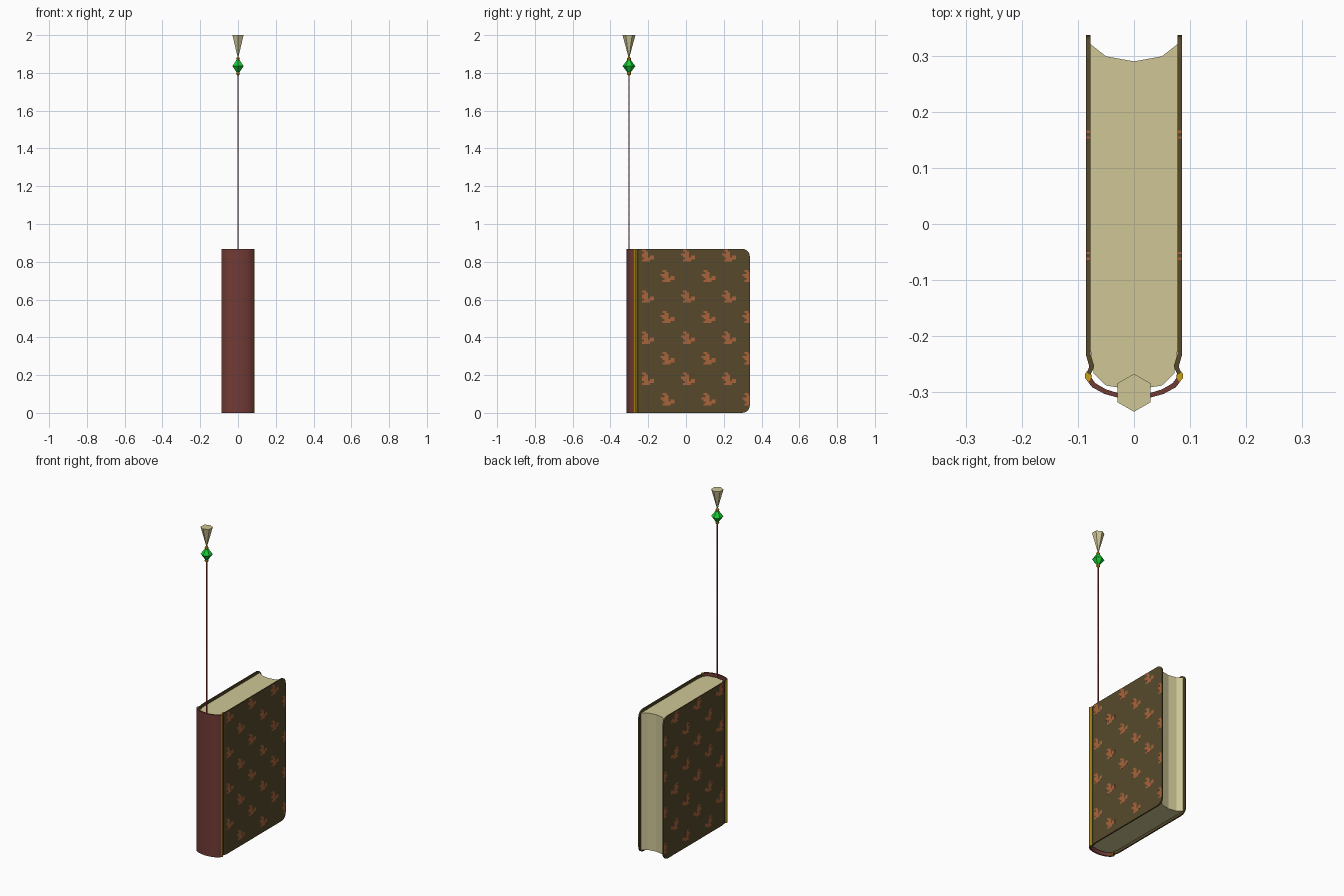
import bpy, bmesh, math
from mathutils import Matrix

cube = bpy.data.objects.get("Cube")
if cube:
    bpy.data.objects.remove(cube, do_unlink=True)


def material(name, r, g, b):
    m = bpy.data.materials.new(name)
    m.use_nodes = True
    m.diffuse_color = (r, g, b, 1)
    m.node_tree.nodes["Principled BSDF"].inputs["Base Color"].default_value = (r, g, b, 1)
    return m


BROWN = material("brown cloth", .096, .068, .024)
ORANGE = material("orange print", .40, .125, .045)
RED = material("red leather", .165, .043, .036)
PAPER = material("paper", .62, .565, .305)
GOLD = material("gold", .58, .35, .008)
GREEN = material("green gem", .008, .62, .035)
DARK = material("dark cord", .075, .013, .014)
CORD = material("red cord", .36, .050, .045)

HEIGHT = .868
TASSEL_Y = -.302


def finish(name, bm, mats, mirror=False, smooth=False):
    bmesh.ops.recalc_face_normals(bm, faces=bm.faces)
    mesh = bpy.data.meshes.new(name)
    bm.to_mesh(mesh)
    bm.free()
    ob = bpy.data.objects.new(name, mesh)
    bpy.context.collection.objects.link(ob)
    for m in mats:
        mesh.materials.append(m)
    if mirror:
        ob.modifiers.new("mirror", 'MIRROR')
    if smooth:
        bpy.ops.object.select_all(action='DESELECT')
        ob.select_set(True)
        bpy.context.view_layer.objects.active = ob
        bpy.ops.object.shade_smooth_by_angle(angle=math.radians(40))
    return ob


def prism(points, z0, z1):
    bm = bmesh.new()
    base = bm.faces.new([bm.verts.new((x, y, z0)) for x, y in points])
    top = bmesh.ops.extrude_face_region(bm, geom=[base])["geom"]
    verts = [v for v in top if isinstance(v, bmesh.types.BMVert)]
    bmesh.ops.translate(bm, verts=verts, vec=(0, 0, z1 - z0))
    return bm


def box(bm, lo, hi):
    mid = [(a + b) / 2 for a, b in zip(lo, hi)]
    size = [b - a for a, b in zip(lo, hi)]
    bmesh.ops.create_cube(bm, size=1, matrix=Matrix.Translation(mid) @ Matrix.Diagonal((*size, 1)))


def lathe(profile, sides):
    # rings of (radius, height) around the bookmark axis, first corner towards the front
    bm = bmesh.new()
    rings = []
    for r, z in profile:
        angles = [math.tau * i / sides - math.pi / 2 for i in range(sides)]
        rings.append([bm.verts.new((r * math.cos(a), TASSEL_Y + r * math.sin(a), z)) for a in angles])
    for a, b in zip(rings, rings[1:]):
        for i in range(sides):
            j = (i + 1) % sides
            bm.faces.new((a[i], a[j], b[j], b[i]))
    bm.faces.new(rings[0])
    bm.faces.new(rings[-1])
    return bm


# Cover boards with a hinge groove and rounded outer corners
board = [(.086, .338), (.086, -.234), (.080, -.255), (.084, -.266),
         (.078, -.270), (.071, -.255), (.078, -.232), (.078, .338)]
bm = prism(board, 0, HEIGHT)
corners = [e for e in bm.edges if all(v.co.y > .33 for v in e.verts)
           and abs(e.verts[0].co.z - e.verts[1].co.z) < .001]
bmesh.ops.bevel(bm, geom=corners, offset=.04, segments=5, profile=.5, affect='EDGES')
finish("cover_boards", bm, [BROWN], mirror=True)

# Gold strips along the hinges
strip = [(.0875, -.276), (.0875, -.268), (.082, -.261), (.075, -.272), (.081, -.283)]
finish("hinge_strips", prism(strip, 0, HEIGHT), [GOLD], mirror=True)

# Rounded spine
outer = [(.085, -.279), (.075, -.292), (.053, -.304), (.028, -.311), (0, -.314)]
inner = [(.077, -.274), (.069, -.285), (.050, -.296), (.027, -.303), (0, -.306)]


def arc(half):
    return half + [(-x, y) for x, y in reversed(half[:-1])]


finish("spine", prism(arc(outer) + arc(inner)[::-1], 0, HEIGHT), [RED], smooth=True)

# Page block with hollow fore edge and rounded back
fore = [(.078, .322), (.050, .300), (0, .291)]
back = [(.078, -.225), (.072, -.268), (.050, -.289), (0, -.297)]
finish("pages", prism(arc(fore) + arc(back)[::-1], .016, HEIGHT - .016), [PAPER])

# Printed motifs, staggered over both boards
MOTIF = [".##....",
         "..##...",
         "####...",
         ".###.##",
         "..#####",
         ".####.."]
CELL = .0107
bm = bmesh.new()
for row in range(8):
    for col in range(3):
        y0 = -.243 + .217 * col + .1085 * (row % 2)
        z0 = .865 - .1087 * row
        for r, line in enumerate(MOTIF):
            start = len(line) - len(line.lstrip("."))
            for run in line.strip(".").split("."):
                a = max(y0 + CELL * start, -.234)
                b = min(y0 + CELL * (start + len(run)), .337)
                start += len(run) + 1
                if b > a:
                    box(bm, (.0840, a, z0 - CELL * (r + 1)), (.0863, b, z0 - CELL * r))
# Small print marks on the board tops
for y in (-.057, .160):
    for side in (-1, 1):
        mid = y + side * .005
        box(bm, (.0785, mid - .002, HEIGHT - .002), (.0855, mid + .002, HEIGHT + .0004))
finish("printed_motifs", bm, [ORANGE], mirror=True)

# Bookmark cord with alternating bands on its sides
r = .003
cord = [(r, TASSEL_Y - r), (r, TASSEL_Y + r), (-r, TASSEL_Y + r), (-r, TASSEL_Y - r)]
bm = prism(cord, .85, 1.795)
BAND = .021
for i in range(1, 45):
    bmesh.ops.bisect_plane(bm, geom=bm.verts[:] + bm.edges[:] + bm.faces[:],
                           plane_co=(0, 0, .85 + i * BAND), plane_no=(0, 0, 1))
bm.normal_update()
for f in bm.faces:
    band = int((f.calc_center_median().z - .85) / BAND)
    f.material_index = 0 if abs(f.normal.x) > .5 and band % 2 else 1
finish("bookmark_cord", bm, [DARK, CORD])

# Gem bead with gold caps
bm = lathe([(.004, 1.785), (.011, 1.794), (.010, 1.804), (.034, 1.836),
            (.010, 1.868), (.011, 1.876), (.004, 1.886)], 6)
for f in bm.faces:
    f.material_index = 0 if abs(f.calc_center_median().z - 1.836) < .028 else 1
finish("gem_bead", bm, [GREEN, GOLD])

# Flared tassel
finish("tassel", lathe([(.003, 1.885), (.034, 2.0)], 6), [PAPER])
